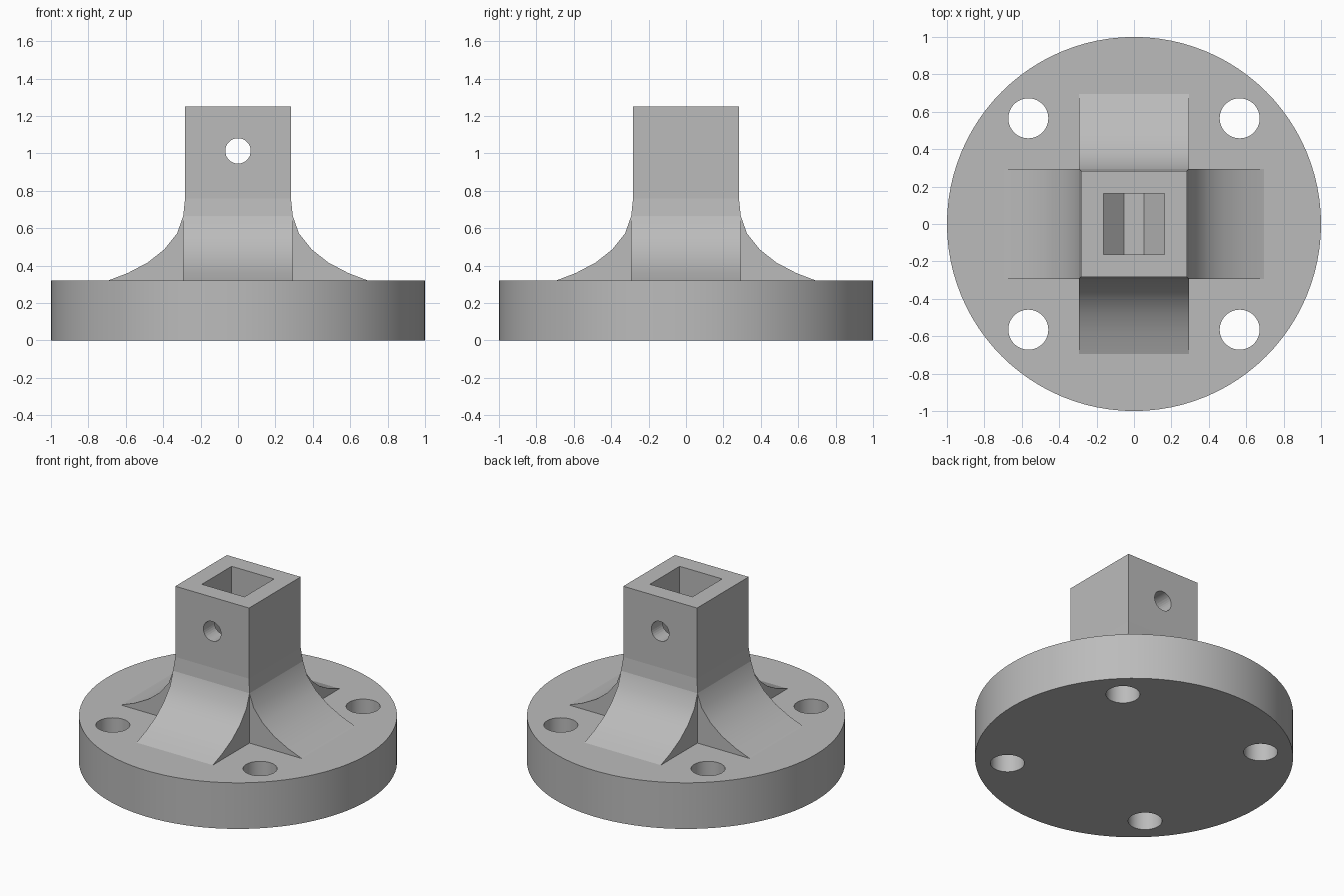
import bpy, bmesh
from math import radians, pi
from mathutils import Matrix, Vector

if "Cube" in bpy.data.objects:
    bpy.data.objects.remove(bpy.data.objects["Cube"], do_unlink=True)

grey = bpy.data.materials.new("grey")
grey.use_nodes = True
colour = (0.5, 0.5, 0.5, 1)
grey.diffuse_color = colour
grey.node_tree.nodes["Principled BSDF"].inputs["Base Color"].default_value = colour


def make_object(name, bm):
    bmesh.ops.remove_doubles(bm, verts=bm.verts, dist=0.0001)
    bmesh.ops.recalc_face_normals(bm, faces=bm.faces)
    mesh = bpy.data.meshes.new(name)
    bm.to_mesh(mesh)
    bm.free()
    mesh.materials.append(grey)
    obj = bpy.data.objects.new(name, mesh)
    bpy.context.collection.objects.link(obj)
    return obj


def cylinder(name, radius, depth, matrix, segments):
    bm = bmesh.new()
    bmesh.ops.create_cone(bm, cap_ends=True, segments=segments, radius1=radius,
                          radius2=radius, depth=depth, matrix=matrix)
    return make_object(name, bm)


def activate(obj):
    bpy.ops.object.select_all(action="DESELECT")
    obj.select_set(True)
    bpy.context.view_layer.objects.active = obj


def cut(obj, cutter):
    mod = obj.modifiers.new("cut", "BOOLEAN")
    mod.operation = "DIFFERENCE"
    mod.solver = "EXACT"
    mod.object = cutter
    activate(obj)
    bpy.ops.object.modifier_apply(modifier=mod.name)
    bpy.data.objects.remove(cutter, do_unlink=True)


# Round base plate with four bolt holes
plate_top = 0.32
base = cylinder("base_plate", 1, plate_top, Matrix.Translation((0, 0, plate_top / 2)), 96)
for x in (-0.565, 0.565):
    for y in (-0.565, 0.565):
        cut(base, cylinder("bolt_hole", 0.107, 1, Matrix.Translation((x, y, 0.2)), 48))

# Square column whose four sides flare out into curved feet
half, waist, top, sunk = 0.283, 0.293, 1.25, 0.2
flare = [(waist, 0.665), (0.326, 0.572), (0.394, 0.487), (0.482, 0.417),
         (0.59, 0.36), (0.695, plate_top), (0.695, sunk)]
walls = [(half, top), (half, 0.76), (waist, 0.665)]
bm = bmesh.new()


def face(points, turn):
    bm.faces.new([bm.verts.new(turn @ Vector(p)) for p in points])


def strip(a, b, wide_a, wide_b, turn):
    face([(a[0], -wide_a, a[1]), (a[0], wide_a, a[1]),
          (b[0], wide_b, b[1]), (b[0], -wide_b, b[1])], turn)


for k in range(4):
    turn = Matrix.Rotation(k * pi / 2, 3, "Z")
    for a, b in zip(walls, walls[1:]):
        strip(a, b, a[0], b[0], turn)
    for a, b in zip(flare, flare[1:]):
        strip(a, b, waist, waist, turn)
    for side in (-waist, waist):
        face([(x, side, z) for x, z in flare] + [(waist, side, sunk)], turn)
    strip((waist, sunk), flare[-1], waist, waist, turn)
for size, z in ((half, top), (waist, sunk)):
    face([(-size, -size, z), (size, -size, z), (size, size, z), (-size, size, z)],
         Matrix.Identity(3))
column = make_object("column", bm)

# Square socket with a sloped trough at the bottom
s, floor = 0.163, 0.6
outline = [(-s, top + 0.1), (-s, floor + 0.11), (-s / 3, floor),
           (s / 3, floor), (s, floor + 0.11), (s, top + 0.1)]
bm = bmesh.new()
section = bm.faces.new([bm.verts.new((x, -s, z)) for x, z in outline])
pushed = bmesh.ops.extrude_face_region(bm, geom=[section], use_keep_orig=True)["geom"]
bmesh.ops.translate(bm, vec=(0, 2 * s, 0),
                    verts=[v for v in pushed if isinstance(v, bmesh.types.BMVert)])
cut(column, make_object("socket", bm))

# Cross pin hole from front to back
cut(column, cylinder("pin_hole", 0.068, 1,
                     Matrix.Translation((0, 0, 1.013)) @ Matrix.Rotation(pi / 2, 4, "X"), 32))

# Smooth the round surfaces, keep the upright walls flat
for obj in (base, column):
    activate(obj)
    bpy.ops.object.shade_smooth_by_angle(angle=radians(30))
for poly in column.data.polygons:
    if poly.center.z > 0.68 and abs(poly.center.x) + abs(poly.center.y) > 0.27:
        poly.use_smooth = False
